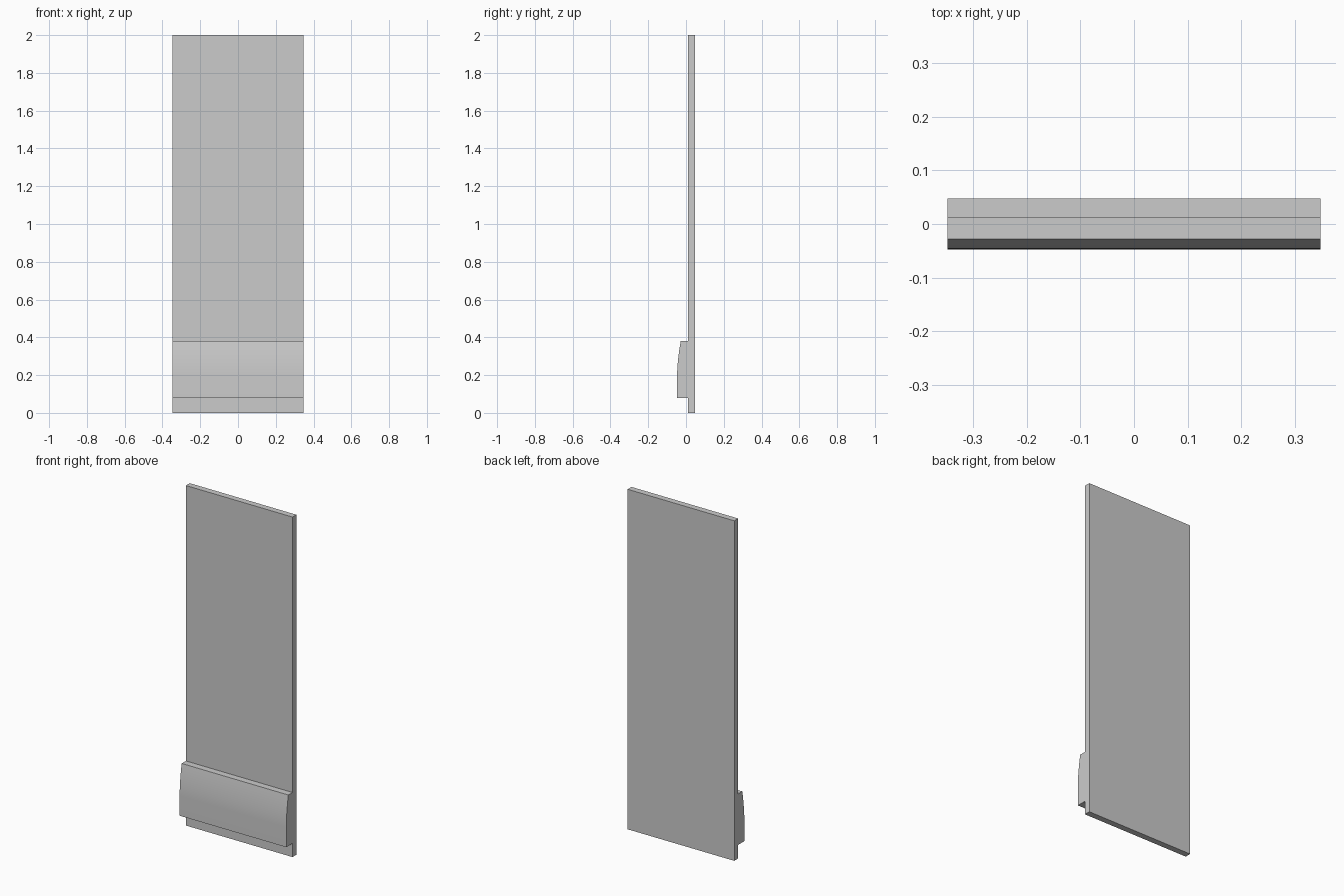
import bpy
import math

if "Cube" in bpy.data.objects:
    bpy.data.objects.remove(bpy.data.objects["Cube"])

HALF_W = 0.347


def extrude_profile(name, profile):
    """Extrude a (y, z) outline symmetrically along x."""
    n = len(profile)
    verts = [(x, y, z) for x in (-HALF_W, HALF_W) for y, z in profile]
    faces = [tuple(range(n))[::-1], tuple(range(n, 2 * n))]
    faces += [(i, (i + 1) % n, n + (i + 1) % n, n + i) for i in range(n)]
    mesh = bpy.data.meshes.new(name)
    mesh.from_pydata(verts, [], faces)
    obj = bpy.data.objects.new(name, mesh)
    bpy.context.collection.objects.link(obj)

    # consistent outward normals, smooth only across the shallow curve
    bpy.ops.object.select_all(action='DESELECT')
    obj.select_set(True)
    bpy.context.view_layer.objects.active = obj
    bpy.ops.object.mode_set(mode='EDIT')
    bpy.ops.mesh.select_all(action='SELECT')
    bpy.ops.mesh.normals_make_consistent(inside=False)
    bpy.ops.object.mode_set(mode='OBJECT')
    bpy.ops.object.shade_smooth_by_angle(angle=math.radians(30))
    return obj


# Tall flat door panel
extrude_profile("door_panel", [(0.011, 0), (0.047, 0), (0.047, 2), (0.011, 2)])

# Weather board: upright lower face that curves back towards its top
FRONT, TOP, BOTTOM, BEND = -0.047, 0.38, 0.08, 0.20
STEPS = 8
curve = []
for i in range(STEPS + 1):
    t = i / STEPS
    curve.append((FRONT + 0.019 * t ** 1.7, BEND + (TOP - BEND) * t))
extrude_profile("weather_board",
                [(0.011, BOTTOM), (FRONT, BOTTOM)] + curve + [(0.011, TOP)])
